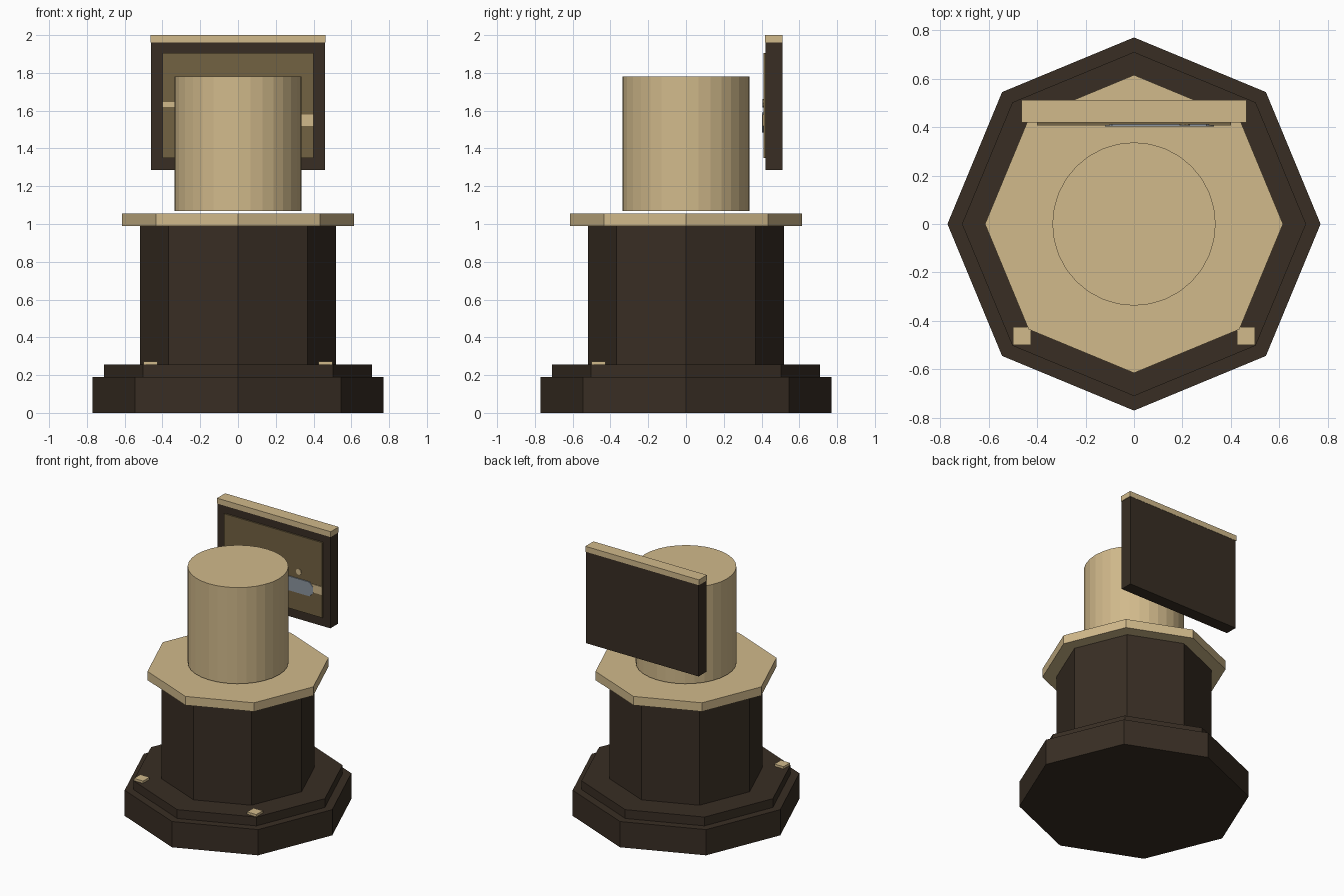
import bpy
import bmesh
from math import tau, cos, sin

if "Cube" in bpy.data.objects:
    bpy.data.objects.remove(bpy.data.objects["Cube"], do_unlink=True)


def material(name, rgb):
    mat = bpy.data.materials.new(name)
    mat.use_nodes = True
    mat.diffuse_color = (*rgb, 1)
    mat.node_tree.nodes["Principled BSDF"].inputs["Base Color"].default_value = (*rgb, 1)
    return mat


DARK = material("dark wood", (0.040, 0.027, 0.017))
GOLD = material("pale gold", (0.64, 0.49, 0.26))
BROWN = material("olive brown", (0.17, 0.122, 0.055))
GREY = material("steel grey", (0.26, 0.30, 0.35))


def extrude(name, points, offset, mat):
    """Solid made by pushing a flat outline along an offset."""
    bm = bmesh.new()
    face = bm.faces.new([bm.verts.new(p) for p in points])
    grown = bmesh.ops.extrude_face_region(bm, geom=[face])
    verts = [v for v in grown["geom"] if isinstance(v, bmesh.types.BMVert)]
    bmesh.ops.translate(bm, verts=verts, vec=offset)
    bmesh.ops.recalc_face_normals(bm, faces=bm.faces)
    mesh = bpy.data.meshes.new(name)
    bm.to_mesh(mesh)
    bm.free()
    mesh.materials.append(mat)
    obj = bpy.data.objects.new(name, mesh)
    bpy.context.collection.objects.link(obj)
    return obj


def prism(name, sides, radius, low, high, mat):
    ring = [(radius * cos(tau * i / sides), radius * sin(tau * i / sides), low)
            for i in range(sides)]
    return extrude(name, ring, (0, 0, high - low), mat)


def box(name, x, y, z, mat):
    outline = [(x[0], y[0], z[0]), (x[1], y[0], z[0]),
               (x[1], y[0], z[1]), (x[0], y[0], z[1])]
    return extrude(name, outline, (0, y[1] - y[0], 0), mat)


# Stepped octagonal pedestal
prism("base", 8, 0.77, 0, 0.19, DARK)
prism("base_step", 8, 0.71, 0.19, 0.255, DARK)
prism("column", 8, 0.52, 0.255, 0.99, DARK)
prism("table_top", 8, 0.615, 0.99, 1.055, GOLD)

# Drum hovering just above the table
prism("drum", 32, 0.337, 1.07, 1.78, GOLD)

# Small studs on the front corners of the step
for side, name in ((1, "left_stud"), (-1, "right_stud")):
    box(name, sorted((side * 0.425, side * 0.50)), (-0.50, -0.425), (0.255, 0.272), GOLD)

# Upright display board with a gold cap and inset panel
box("board", (-0.46, 0.46), (0.42, 0.51), (1.285, 1.96), DARK)
box("board_cap", (-0.464, 0.464), (0.418, 0.512), (1.96, 2.0), GOLD)
box("board_panel", (-0.40, 0.40), (0.41, 0.42), (1.35, 1.905), BROWN)

# Thin decoration on the panel
box("thin_band", (-0.40, -0.10), (0.406, 0.41), (1.62, 1.645), GOLD)
box("wide_band", (0.30, 0.40), (0.406, 0.41), (1.52, 1.58), GOLD)
bar = [(-0.12, 1.515), (-0.09, 1.485), (0.30, 1.485), (0.33, 1.515),
       (0.33, 1.56), (0.30, 1.59), (-0.09, 1.59), (-0.12, 1.56)]
extrude("grey_bar", [(x, 0.403, z) for x, z in bar], (0, 0.007, 0), GREY)
dot = [(0.21 + 0.022 * cos(tau * i / 8), 0.406, 1.64 + 0.022 * sin(tau * i / 8))
       for i in range(8)]
extrude("gold_dot", dot, (0, 0.004, 0), GOLD)
